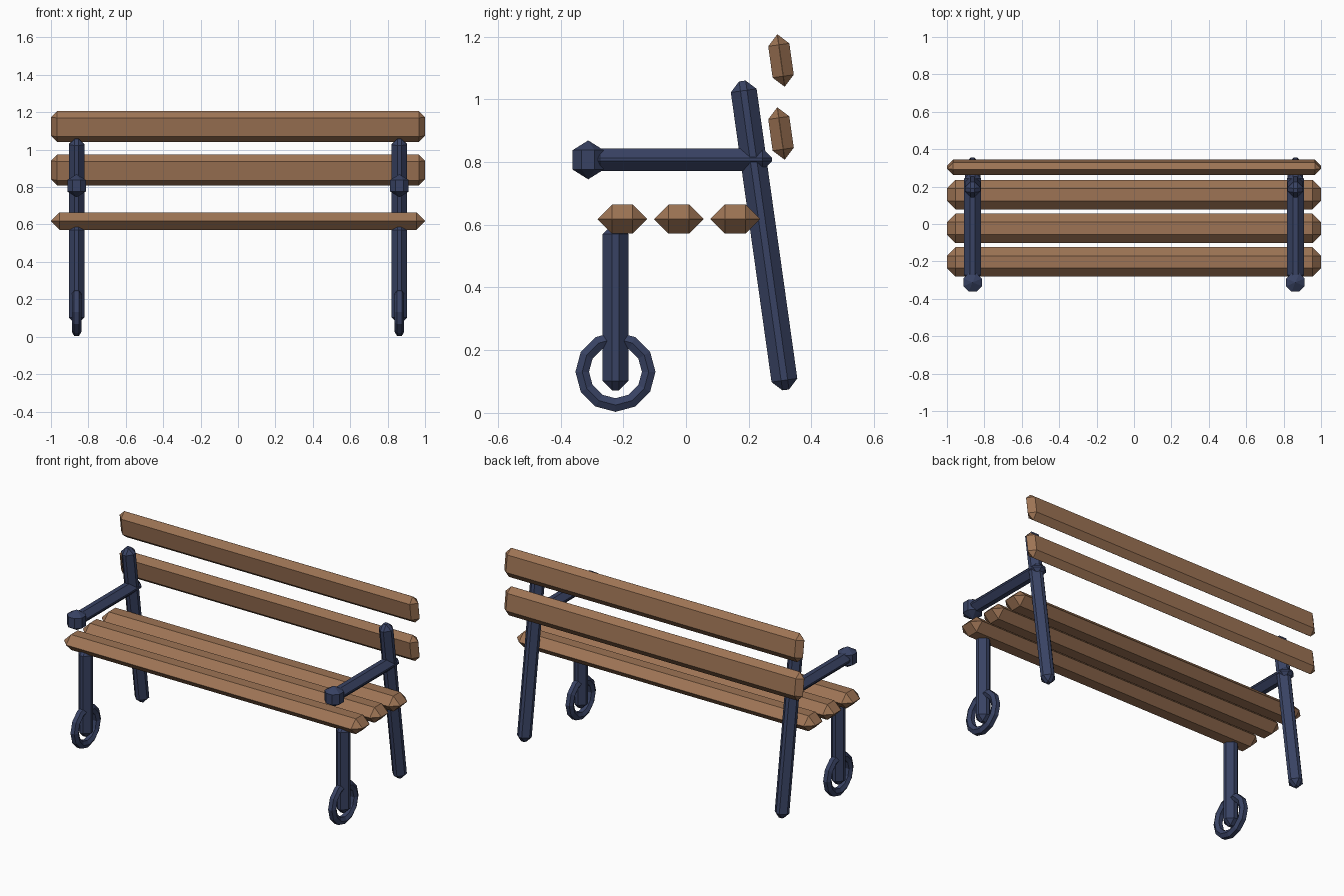
import bpy, bmesh
from math import radians, pi
from mathutils import Matrix

if "Cube" in bpy.data.objects:
    bpy.data.objects.remove(bpy.data.objects["Cube"])


def material(name, rgb):
    m = bpy.data.materials.new(name)
    m.diffuse_color = (*rgb, 1)
    m.use_nodes = True
    m.node_tree.nodes["Principled BSDF"].inputs["Base Color"].default_value = m.diffuse_color
    return m


WOOD = material("wood", (0.34, 0.175, 0.09))
IRON = material("iron", (0.04, 0.055, 0.125))


def finish(bm, name, loc, mat, tilt=0):
    bmesh.ops.recalc_face_normals(bm, faces=bm.faces)
    me = bpy.data.meshes.new(name)
    bm.to_mesh(me)
    bm.free()
    me.materials.append(mat)
    ob = bpy.data.objects.new(name, me)
    ob.location = loc
    ob.rotation_euler.x = radians(tilt)
    bpy.context.collection.objects.link(ob)
    return ob


def chamfered_box(name, size, loc, bevel, mat, tilt=0):
    bm = bmesh.new()
    bmesh.ops.create_cube(bm, size=1)
    bmesh.ops.scale(bm, vec=size, verts=bm.verts)
    bmesh.ops.bevel(bm, geom=bm.edges[:], offset=bevel, segments=1,
                    affect='EDGES', profile=0.5)
    return finish(bm, name, loc, mat, tilt)


def knob(name, r, loc):
    bm = bmesh.new()
    bmesh.ops.create_uvsphere(bm, u_segments=8, v_segments=3, radius=r,
                              matrix=Matrix.Rotation(pi / 8, 4, 'Z'))
    return finish(bm, name, loc, IRON)


def ring(name, major, minor, loc):
    # hexagonal section spun in twelve steps about the x axis
    bm = bmesh.new()
    bmesh.ops.create_circle(bm, segments=6, radius=minor,
                            matrix=Matrix.Translation((0, major, 0))
                            @ Matrix.Rotation(pi / 2, 4, 'Z'))
    # circle lies in the xy plane, which contains the spin axis
    bmesh.ops.spin(bm, geom=bm.edges[:], cent=(0, 0, 0), axis=(1, 0, 0),
                   angle=2 * pi, steps=12, use_merge=True)
    bmesh.ops.remove_doubles(bm, verts=bm.verts, dist=1e-4)
    return finish(bm, name, loc, IRON)


# seat slats
for i in range(3):
    chamfered_box(f"seat_slat_{i + 1}", (2, 0.158, 0.093),
                  (0, -0.203 + 0.18 * i, 0.618), 0.046, WOOD)

# back slats
for i, z in enumerate((0.891, 1.124)):
    chamfered_box(f"back_slat_{i + 1}", (2, 0.068, 0.168),
                  (0, 0.303, z), 0.0335, WOOD, 8)

# iron frame on each side
for side, x in (("left", -0.863), ("right", 0.863)):
    chamfered_box(f"front_leg_{side}", (0.083, 0.083, 0.53),
                  (x, -0.225, 0.336), 0.031, IRON)
    chamfered_box(f"rear_leg_{side}", (0.083, 0.083, 0.995),
                  (x, 0.249, 0.566), 0.031, IRON, 8)
    chamfered_box(f"armrest_{side}", (0.09, 0.58, 0.072),
                  (x, -0.015, 0.808), 0.031, IRON)
    knob(f"armrest_knob_{side}", 0.062, (x, -0.312, 0.807))
    ring(f"foot_ring_{side}", 0.106, 0.025, (x, -0.225, 0.131))
